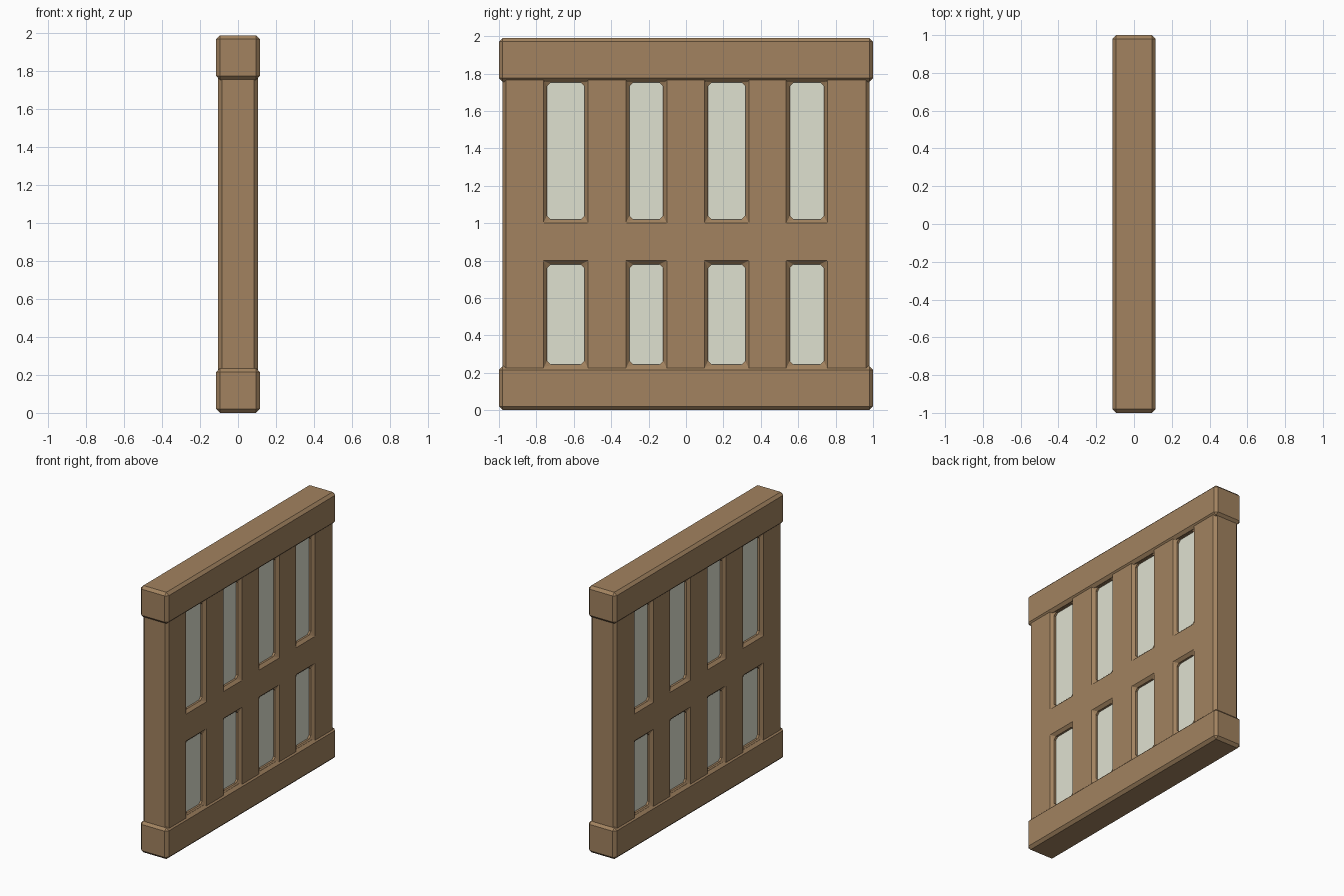
import bpy, bmesh
from mathutils import Vector

if "Cube" in bpy.data.objects:
    bpy.data.objects.remove(bpy.data.objects["Cube"])


def material(name, color):
    m = bpy.data.materials.new(name)
    m.diffuse_color = color
    m.use_nodes = True
    m.node_tree.nodes["Principled BSDF"].inputs["Base Color"].default_value = m.diffuse_color
    return m


wood = material("wood", (0.36, 0.225, 0.115, 1))
glass = material("glass", (0.74, 0.75, 0.63, 1))


def add_object(name, bm, mat):
    mesh = bpy.data.meshes.new(name)
    bm.to_mesh(mesh)
    bm.free()
    mesh.materials.append(mat)
    ob = bpy.data.objects.new(name, mesh)
    bpy.context.collection.objects.link(ob)
    return ob


def chamfer(ob, width=0.02):
    mod = ob.modifiers.new("chamfer", 'BEVEL')
    mod.width = width
    mod.segments = 1
    mod.limit_method = 'ANGLE'


def box(name, half_x, y0, y1, z0, z1, mat):
    bm = bmesh.new()
    bmesh.ops.create_cube(bm, size=1)
    for v in bm.verts:
        v.co = Vector((v.co.x * 2 * half_x,
                       (y0 + y1) / 2 + v.co.y * (y1 - y0),
                       (z0 + z1) / 2 + v.co.z * (z1 - z0)))
    return add_object(name, bm, mat)


# top and bottom beams
chamfer(box("bottom_beam", 0.115, -1, 1, 0, 0.235, wood))
chamfer(box("top_beam", 0.115, -1, 1, 1.755, 1.99, wood))

# wall frame: a grid with openings left out, thickened to both sides
columns = [(-0.743, -0.543), (-0.302, -0.122), (0.118, 0.317), (0.555, 0.737)]
rows = [(0.243, 0.78), (1.02, 1.752)]
ys = [-0.982] + [y for c in columns for y in c] + [0.982]
zs = [0.1] + [z for r in rows for z in r] + [1.89]
T = 0.105
bm = bmesh.new()
grid = [[bm.verts.new((-T, y, z)) for z in zs] for y in ys]
for i in range(len(ys) - 1):
    for j in range(len(zs) - 1):
        if not (i % 2 and j % 2):
            bm.faces.new((grid[i][j], grid[i][j + 1],
                          grid[i + 1][j + 1], grid[i + 1][j]))
ext = bmesh.ops.extrude_face_region(bm, geom=bm.faces[:], use_keep_orig=True)
for v in ext["geom"]:
    if isinstance(v, bmesh.types.BMVert):
        v.co.x = T
bmesh.ops.recalc_face_normals(bm, faces=bm.faces[:])
chamfer(add_object("wall_frame", bm, wood))

# window panes, set slightly into each opening
for y0, y1 in columns:
    for z0, z1 in rows:
        box("window_pane", 0.07, y0 - 0.004, y1 + 0.004,
            z0 - 0.004, z1 + 0.004, glass)
